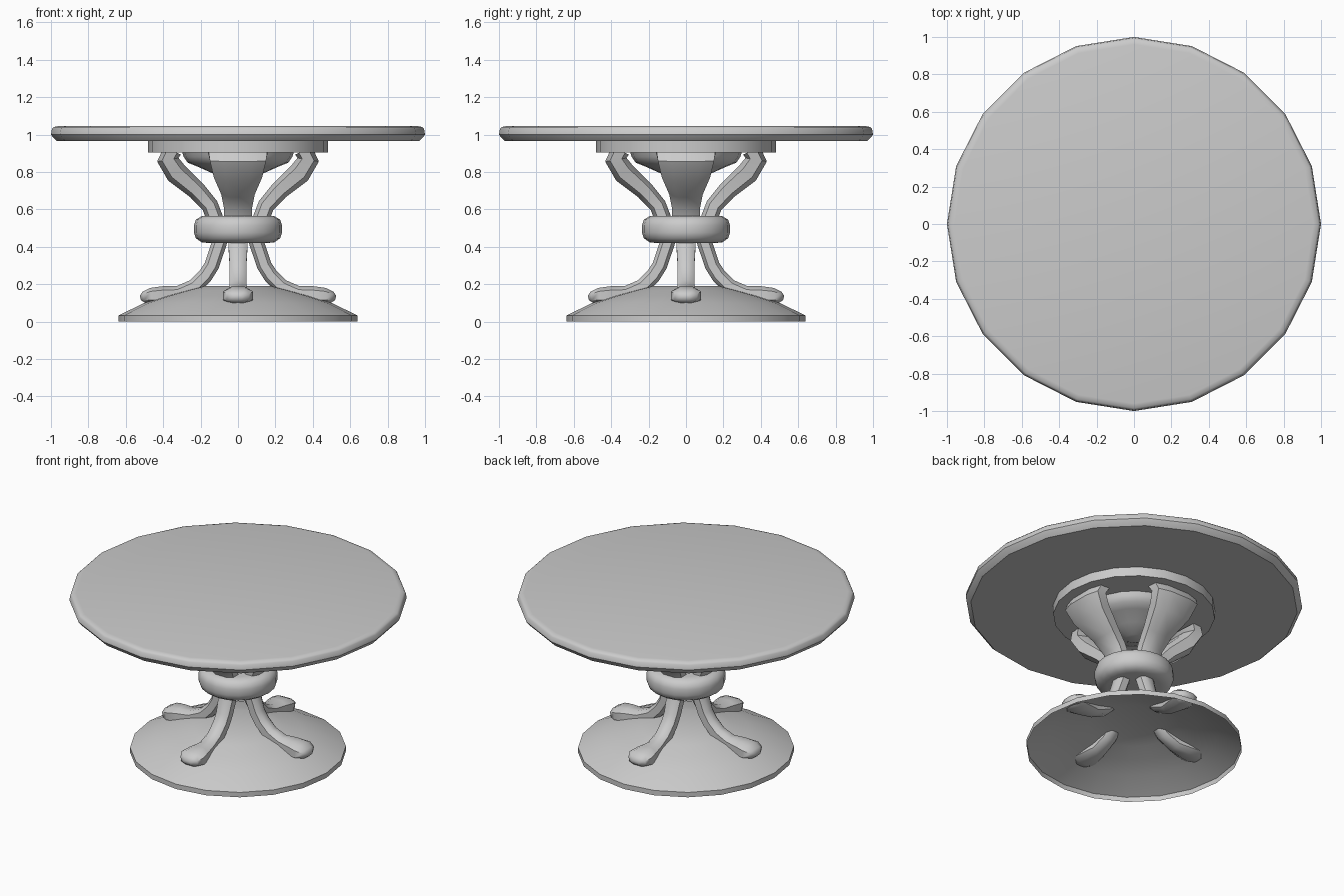
import bpy, bmesh, math
from mathutils import Vector

if "Cube" in bpy.data.objects:
    bpy.data.objects.remove(bpy.data.objects["Cube"])

SIDES = 20


def finish(bm, name, angle=40):
    bmesh.ops.recalc_face_normals(bm, faces=bm.faces)
    mesh = bpy.data.meshes.new(name)
    bm.to_mesh(mesh)
    bm.free()
    ob = bpy.data.objects.new(name, mesh)
    bpy.context.collection.objects.link(ob)
    bpy.ops.object.select_all(action='DESELECT')
    ob.select_set(True)
    bpy.context.view_layer.objects.active = ob
    bpy.ops.object.shade_smooth_by_angle(angle=math.radians(angle))
    return ob


def skin(bm, rings, cap_start, cap_end):
    for a, b in zip(rings, rings[1:]):
        n = len(a)
        for i in range(n):
            j = (i + 1) % n
            bm.faces.new((a[i], a[j], b[j], b[i]))
    if cap_start:
        bm.faces.new(rings[0][::-1])
    if cap_end:
        bm.faces.new(rings[-1])


def turned(name, profile, cap_bottom=True, angle=40):
    """Turned part from (radius, z) points, bottom to top."""
    bm = bmesh.new()
    rings = [[bm.verts.new((r * math.cos(math.tau * i / SIDES), r * math.sin(math.tau * i / SIDES), z))
              for i in range(SIDES)] for r, z in profile]
    skin(bm, rings, cap_bottom, True)
    return finish(bm, name, angle)


def strap(name, stations, turn):
    """Curved leg from (radius, z, half thickness, half width) stations."""
    section = [(1, .5), (.55, 1), (-.55, 1), (-1, .5), (-1, -.5), (-.55, -1), (.55, -1), (1, -.5)]
    bm = bmesh.new()
    rings = []
    for k, (r, z, t, w) in enumerate(stations):
        a, b = stations[max(k - 1, 0)], stations[min(k + 1, len(stations) - 1)]
        d = Vector((b[0] - a[0], b[1] - a[1])).normalized()
        rings.append([bm.verts.new((r - d.y * t * u, w * v, z + d.x * t * u)) for u, v in section])
    skin(bm, rings, True, True)
    ob = finish(bm, name, 50)
    ob.rotation_euler.z = turn
    return ob


# Table top and the apron disc beneath it
turned("table_top", [(.97, .965), (.99, .985), (1, 1.0), (.995, 1.03), (.985, 1.04), (.96, 1.045)])
turned("apron_disc", [(.48, .905), (.48, .967)])

# Rounded bowl under the apron
turned("bowl", [(.05, .75), (.13, .79), (.22, .83), (.27, .85), (.29, .88), (.30, .91)])

# Collar binding the legs
turned("collar", [(.16, .42), (.195, .424), (.225, .445), (.235, .475), (.235, .515),
                  (.225, .545), (.195, .563), (.16, .565)], angle=50)

# Flared base shell, open underneath
turned("base", [(.64, 0), (.64, .032), (.50, .10), (.38, .138), (.27, .168), (.18, .19)],
       cap_bottom=False, angle=30)

# Four upper brackets and four lower legs with rounded feet
upper = [(.12, .54, .045, .075), (.15, .62, .045, .075), (.22, .70, .05, .09),
         (.33, .795, .06, .13), (.375, .865, .058, .15), (.35, .915, .05, .16)]
lower = [(.09, .46, .04, .052), (.10, .42, .04, .052), (.14, .30, .04, .045), (.175, .245, .04, .045),
         (.235, .185, .042, .045), (.32, .148, .042, .05), (.40, .143, .046, .068),
         (.465, .138, .042, .08), (.505, .13, .03, .06), (.522, .126, .012, .025)]
for i in range(4):
    strap(f"upper_bracket_{i + 1}", upper, i * math.pi / 2)
    strap(f"lower_leg_{i + 1}", lower, i * math.pi / 2)
